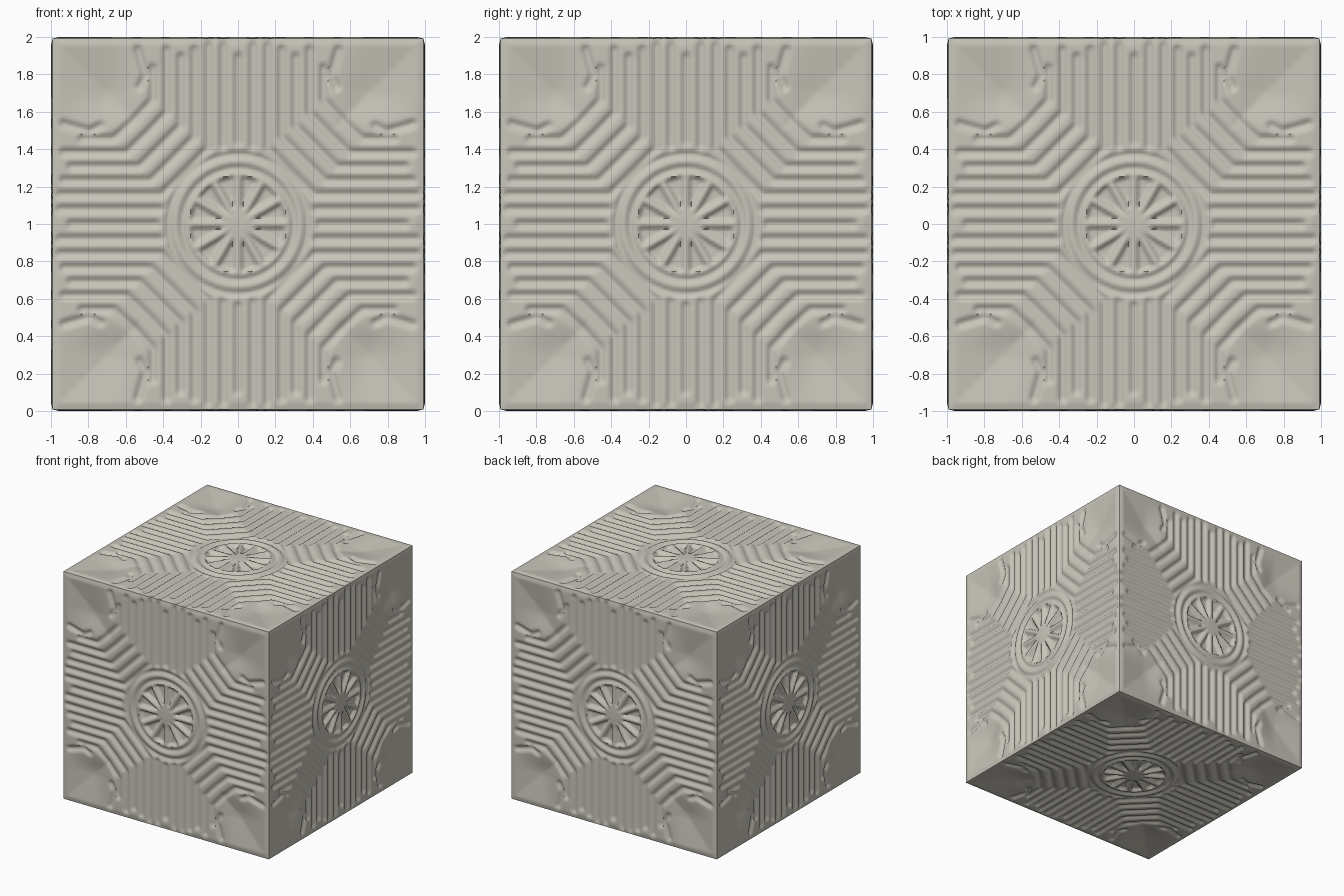
import bpy, bmesh, math
from mathutils import Matrix, Vector

if "Cube" in bpy.data.objects:
    bpy.data.objects.remove(bpy.data.objects["Cube"])

N = 140          # grid cells along each side
EDGE = 0.992     # level of the sharp cube edges

# Carved channels in one eighth of a face (a >= b >= 0), mirrored everywhere
CHANNELS = [
    [(0.44, 0.00), (0.90, 0.00)],
    [(0.42, 0.08), (0.96, 0.08)],
    [(0.96, 0.16), (0.41, 0.16), (0.285, 0.285)],
    [(0.94, 0.235), (0.47, 0.235), (0.352, 0.352)],
    [(0.90, 0.31), (0.53, 0.31), (0.42, 0.42)],
    [(0.94, 0.385), (0.60, 0.385), (0.49, 0.49)],
    [(0.84, 0.46), (0.67, 0.46), (0.56, 0.56)],
    [(0.94, 0.54), (0.80, 0.50), (0.74, 0.53)],
]


def smooth(t):
    t = max(0.0, min(1.0, t))
    return t * t * (3 - 2 * t)


def seg_dist(x, y, p, q):
    dx, dy = q[0] - p[0], q[1] - p[1]
    t = ((x - p[0]) * dx + (y - p[1]) * dy) / (dx * dx + dy * dy)
    t = max(0.0, min(1.0, t))
    return math.hypot(x - p[0] - t * dx, y - p[1] - t * dy)


def wheel(u, v, r):
    # twelve sunken petals between raised spokes, and ring grooves around them
    step = math.pi / 6
    t = math.atan2(v, u) % step
    side = r * math.sin(min(t, step - t))
    inside = min(side - 0.010, 0.265 - r, r - 0.05)
    h = -0.026 * smooth(inside / 0.02)
    for ring in (0.30, 0.375):
        h -= 0.017 * (1 - smooth(abs(r - ring) / 0.032))
    return h


def relief(u, v):
    a, b = max(abs(u), abs(v)), min(abs(u), abs(v))
    r = math.hypot(u, v)
    h = 0.008 * smooth((1 - a) / 0.04)
    if r < 0.42:
        h += wheel(u, v, r)
    if r > 0.36:
        d = min(seg_dist(a, b, p, q) for c in CHANNELS for p, q in zip(c, c[1:]))
        h -= 0.019 * (1 - smooth(d / 0.036)) * smooth((r - 0.36) / 0.05)
    # faceted corner hollow, creased along the diagonal
    corner = smooth((b - 0.5) / 0.22)
    h -= 0.032 * corner * max(0.0, min(1.0, (0.97 - a) / 0.25))
    return h


# One carved panel per cube side, welded along the edges
turns = [Matrix.Rotation(k * math.pi / 2, 4, 'Z') @ Matrix.Rotation(math.pi / 2, 4, 'X') for k in range(4)]
turns += [Matrix.Identity(4), Matrix.Rotation(math.pi, 4, 'X')]

panel = bmesh.new()
bmesh.ops.create_grid(panel, x_segments=N, y_segments=N, size=1.0)
for vert in panel.verts:
    u, v = vert.co.x, vert.co.y
    vert.co = Vector((u * EDGE, v * EDGE, EDGE + relief(u, v)))
panel_mesh = bpy.data.meshes.new("panel")
panel.to_mesh(panel_mesh)
panel.free()

bm = bmesh.new()
for turn in turns:
    side = panel_mesh.copy()
    side.transform(turn)
    bm.from_mesh(side)
    bpy.data.meshes.remove(side)
bpy.data.meshes.remove(panel_mesh)
bmesh.ops.remove_doubles(bm, verts=bm.verts, dist=0.0005)
bmesh.ops.translate(bm, verts=bm.verts, vec=(0, 0, 1))

mesh = bpy.data.meshes.new("carved_cube")
bm.to_mesh(mesh)
bm.free()
cube = bpy.data.objects.new("carved_cube", mesh)
bpy.context.collection.objects.link(cube)

stone = bpy.data.materials.new("warm_grey_stone")
stone.diffuse_color = (0.58, 0.56, 0.49, 1)
stone.use_nodes = True
stone.node_tree.nodes["Principled BSDF"].inputs["Base Color"].default_value = stone.diffuse_color
mesh.materials.append(stone)

bpy.context.view_layer.objects.active = cube
cube.select_set(True)
bpy.ops.object.shade_smooth_by_angle(angle=math.radians(60))
